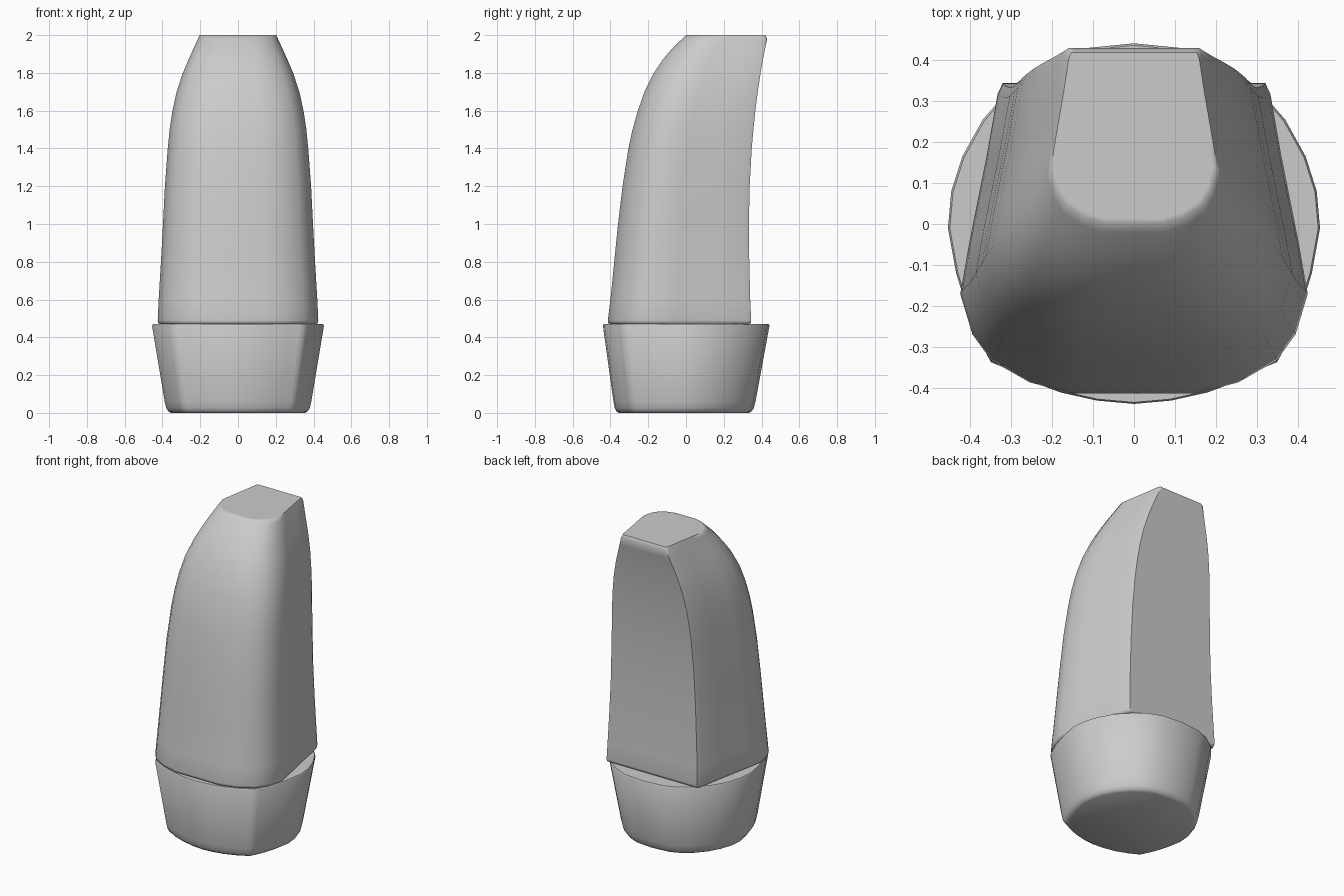
import bpy
import bmesh
import math

if "Cube" in bpy.data.objects:
    bpy.data.objects.remove(bpy.data.objects["Cube"])


def mirror_ring(half):
    """Close a half outline (front centre to back centre) across x = 0."""
    return half + [(-x, y) for x, y in reversed(half) if x > 1e-6]


def loft(name, rings, angle):
    """Skin a stack of equal-sized rings and cap both ends."""
    bm = bmesh.new()
    rows = [[bm.verts.new(p) for p in ring] for ring in rings]
    n = len(rows[0])
    for a, b in zip(rows, rows[1:]):
        for i in range(n):
            j = (i + 1) % n
            bm.faces.new((a[i], a[j], b[j], b[i]))
    bm.faces.new(list(reversed(rows[0])))
    bm.faces.new(rows[-1])
    bmesh.ops.recalc_face_normals(bm, faces=bm.faces)
    mesh = bpy.data.meshes.new(name)
    bm.to_mesh(mesh)
    bm.free()
    obj = bpy.data.objects.new(name, mesh)
    bpy.context.collection.objects.link(obj)
    bpy.ops.object.select_all(action='DESELECT')
    bpy.context.view_layer.objects.active = obj
    obj.select_set(True)
    bpy.ops.object.shade_smooth_by_angle(angle=math.radians(angle))
    return obj


# Tapered base cup with two soft front corners
cup_outline = mirror_ring([
    (0, -.44), (.09, -.432), (.18, -.412), (.27, -.378), (.325, -.348),
    (.35, -.338), (.365, -.31), (.40, -.235), (.435, -.12), (.455, -.01),
    (.447, .08), (.42, .165), (.37, .255), (.30, .335), (.22, .395),
    (.14, .428), (0, .442)])
cup_levels = [(0, .78), (.008, .81), (.025, .835), (.06, .853), (.462, 1), (.47, .99)]
loft("base_cup", [[(x * s, y * s - .06 * (1 - s), z) for x, y in cup_outline]
                  for z, s in cup_levels], 50)

# Curved body: cross-section as (share of half width, share of depth)
section = mirror_ring([
    (0, 0), (.36, 0), (.60, .035), (.82, .105), (.93, .19), (1, .32),
    (.95, .48), (.85, .76), (.785, .965), (.755, 1), (.70, 1), (0, 1)])
# Levels: z, half width, front y, back y
body_levels = [
    (.467, .405, -.395, .33), (.475, .422, -.412, .343), (.49, .425, -.414, .345),
    (.6, .42, -.40, .34), (.8, .408, -.38, .335), (1.0, .397, -.36, .333),
    (1.2, .387, -.336, .337), (1.4, .372, -.305, .348), (1.5, .362, -.283, .357),
    (1.6, .347, -.255, .367), (1.7, .325, -.22, .38), (1.8, .292, -.17, .395),
    (1.87, .262, -.123, .407), (1.93, .235, -.073, .419), (1.98, .212, -.02, .43),
    (2.0, .203, .002, .42), (2.0, .192, .014, .41)]
loft("body", [[(u * w, f + t * (b - f), z) for u, t in section]
              for z, w, f, b in body_levels], 60)
